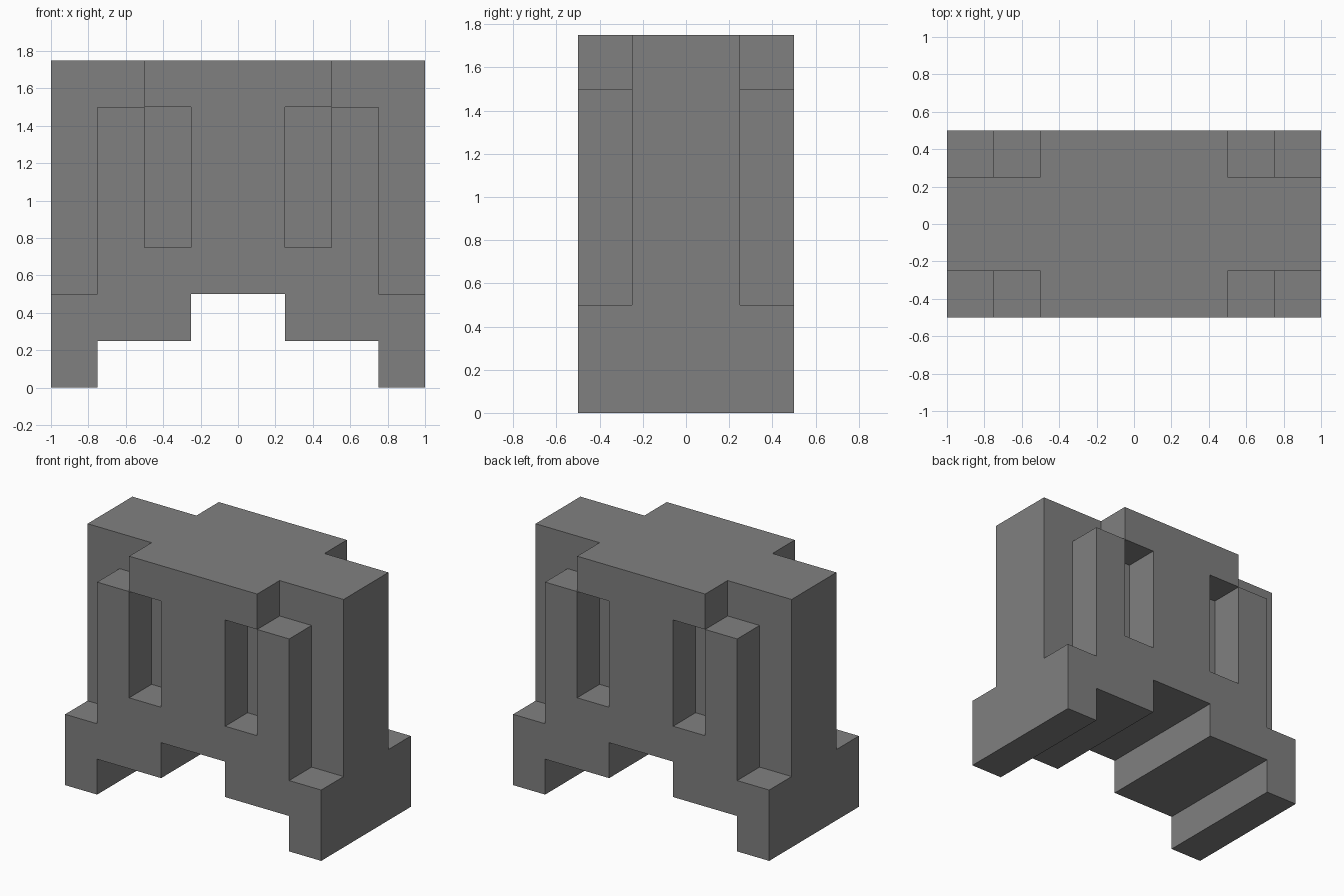
import bpy
import bmesh

cube = bpy.data.objects.get("Cube")
if cube:
    bpy.data.objects.remove(cube, do_unlink=True)

grey = bpy.data.materials.new("stone grey")
grey.use_nodes = True
colour = (0.216, 0.216, 0.216, 1)
grey.diffuse_color = colour
grey.node_tree.nodes["Principled BSDF"].inputs["Base Color"].default_value = colour


def prism(name, outline, y0, y1):
    """Extrude an (x, z) outline from y0 to y1."""
    bm = bmesh.new()
    face = bm.faces.new([bm.verts.new((x, y0, z)) for x, z in outline])
    side = bmesh.ops.extrude_face_region(bm, geom=[face])["geom"]
    verts = [v for v in side if isinstance(v, bmesh.types.BMVert)]
    bmesh.ops.translate(bm, verts=verts, vec=(0, y1 - y0, 0))
    bmesh.ops.recalc_face_normals(bm, faces=bm.faces)
    mesh = bpy.data.meshes.new(name)
    bm.to_mesh(mesh)
    bm.free()
    mesh.materials.append(grey)
    obj = bpy.data.objects.new(name, mesh)
    bpy.context.collection.objects.link(obj)
    return obj


def cut(target, outline, y0, y1):
    """Subtract a prism from the target and discard the cutter."""
    cutter = prism("cutter", outline, y0, y1)
    cutter.hide_render = True
    mod = target.modifiers.new("cut", "BOOLEAN")
    mod.operation = "DIFFERENCE"
    mod.solver = "EXACT"
    mod.object = cutter
    bpy.context.view_layer.objects.active = target
    bpy.ops.object.modifier_apply(modifier=mod.name)
    bpy.data.objects.remove(cutter, do_unlink=True)


# Body with stepped feet and a raised arch
half = [(0.25, 0.5), (0.25, 0.25), (0.75, 0.25), (0.75, 0), (1, 0), (1, 1.75)]
body = prism("body", half + [(-x, z) for x, z in reversed(half)], -0.5, 0.5)

# Stepped corner recess and upright slot, repeated at all four corners
corner = [(0.5, 1.5), (0.75, 1.5), (0.75, 0.5), (1.2, 0.5), (1.2, 2), (0.5, 2)]
slot = [(0.25, 0.75), (0.5, 0.75), (0.5, 1.5), (0.25, 1.5)]
for side in (-1, 1):
    for y0, y1 in ((-0.7, -0.25), (0.25, 0.7)):
        for outline in (corner, slot):
            cut(body, [(side * x, z) for x, z in outline], y0, y1)
